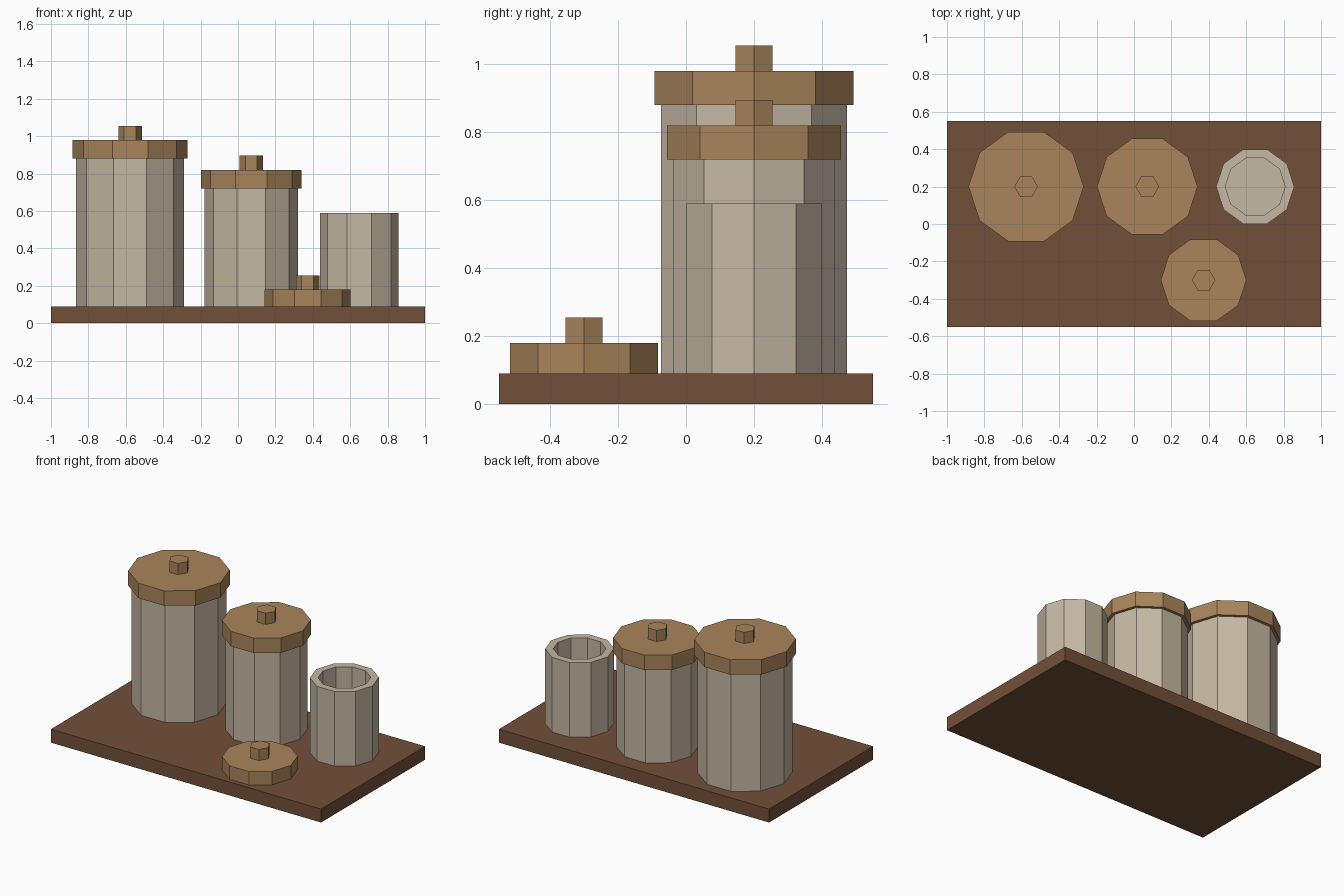
import bpy, bmesh, math

if "Cube" in bpy.data.objects:
    bpy.data.objects.remove(bpy.data.objects["Cube"])


def material(name, rgb):
    m = bpy.data.materials.new(name)
    m.diffuse_color = (*rgb, 1)
    m.use_nodes = True
    m.node_tree.nodes["Principled BSDF"].inputs["Base Color"].default_value = m.diffuse_color
    return m


CLAY = material("pale_stoneware", (0.56, 0.48, 0.37))
WOOD = material("light_wood", (0.40, 0.235, 0.105))
DARK = material("dark_wood", (0.171, 0.080, 0.041))


def lathe(name, profile, sides, loc, mat):
    """Flat-sided turned part; profile is (radius, z), ends are capped."""
    bm = bmesh.new()
    rings = [[bm.verts.new((r * math.cos(2 * math.pi * i / sides),
                            r * math.sin(2 * math.pi * i / sides), z))
              for i in range(sides)] for r, z in profile]
    for a, b in zip(rings, rings[1:]):
        for i in range(sides):
            j = (i + 1) % sides
            bm.faces.new((a[i], a[j], b[j], b[i]))
    bm.faces.new(rings[0][::-1])
    bm.faces.new(rings[-1])
    bmesh.ops.recalc_face_normals(bm, faces=bm.faces[:])
    mesh = bpy.data.meshes.new(name)
    bm.to_mesh(mesh)
    bm.free()
    mesh.materials.append(mat)
    ob = bpy.data.objects.new(name, mesh)
    ob.location = loc
    bpy.context.collection.objects.link(ob)
    return ob


def jar(name, x, y, r, h):
    # hollow body with a thick rim and an inner floor
    wall, floor = 0.049, 0.05
    lathe(name, [(r, 0), (r, h), (r - wall, h), (r - wall, floor)],
          10, (x, y, BASE), CLAY)


def lid(name, x, y, z, r, h):
    # ten-sided disc with a six-sided knob
    lathe(name, [(r, 0), (r, h)], 10, (x, y, z), WOOD)
    lathe(name + "_knob", [(0.063, 0), (0.063, 0.075)], 6, (x, y, z + h), WOOD)


# tray board
BASE = 0.09
bpy.ops.mesh.primitive_cube_add(size=1, location=(0, 0, BASE / 2))
board = bpy.context.object
board.name = "tray_board"
board.scale = (2, 1.1, BASE)
board.data.materials.append(DARK)

# jars, tallest to shortest
jar("large_jar", -0.577, 0.2, 0.288, 0.79)
lid("large_lid", -0.577, 0.2, 0.88, 0.308, 0.10)
jar("medium_jar", 0.071, 0.2, 0.249, 0.63)
lid("medium_lid", 0.071, 0.2, 0.72, 0.269, 0.10)
jar("small_open_jar", 0.648, 0.2, 0.209, 0.50)

# lid of the open jar, lying in front
lid("loose_lid", 0.372, -0.3, BASE, 0.229, 0.09)
